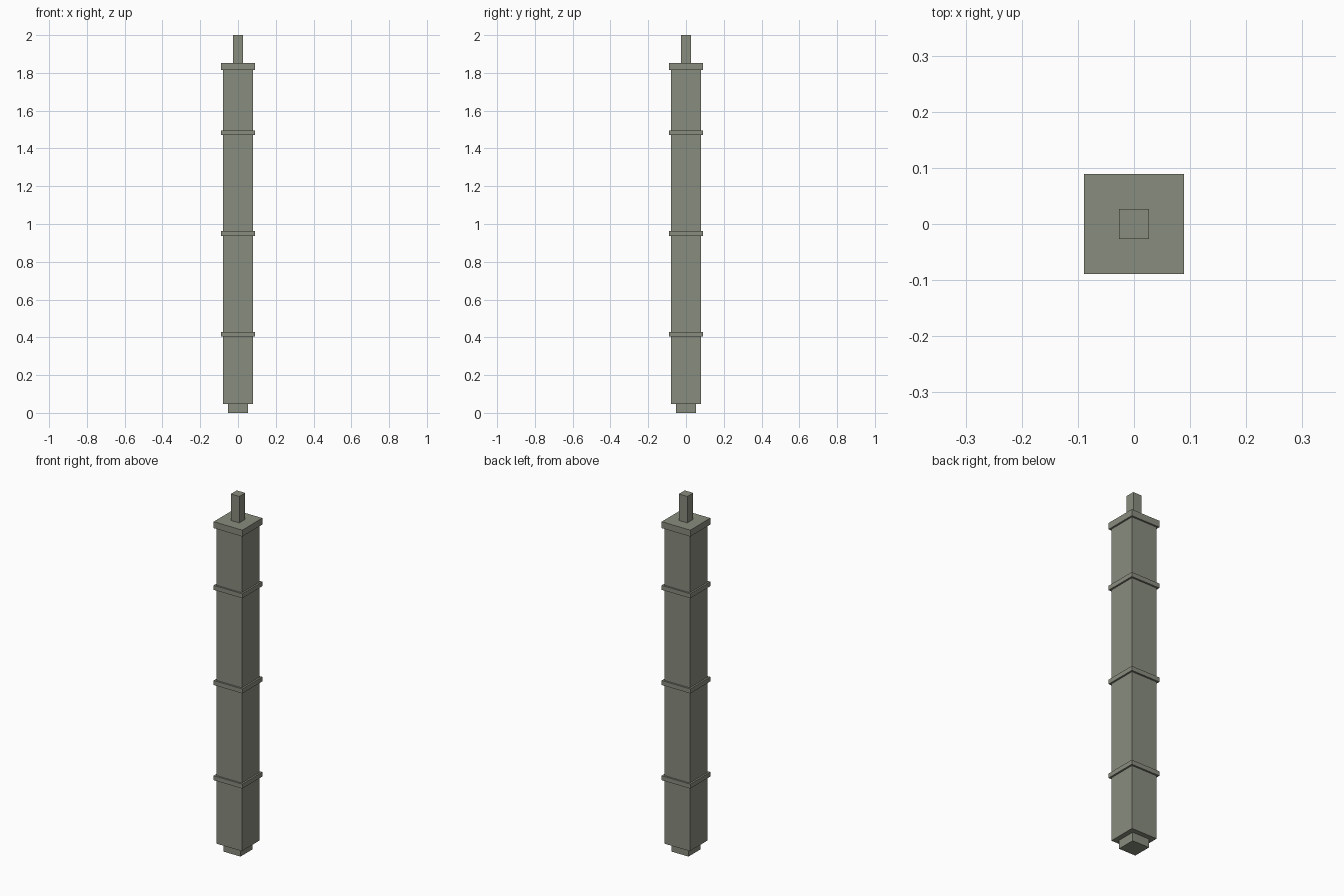
import bpy
import bmesh

if "Cube" in bpy.data.objects:
    bpy.data.objects.remove(bpy.data.objects["Cube"])

# Single grey-green stone/metal colour
grey = bpy.data.materials.new("grey_green")
grey.diffuse_color = (0.25, 0.265, 0.21, 1.0)
grey.use_nodes = True
grey.node_tree.nodes["Principled BSDF"].inputs["Base Color"].default_value = grey.diffuse_color


def square_block(name, half, z0, z1):
    """Square block centred on the z axis, from z0 to z1."""
    bm = bmesh.new()
    bmesh.ops.create_cube(bm, size=1.0)
    for v in bm.verts:
        v.co.x *= 2 * half
        v.co.y *= 2 * half
        v.co.z = z1 if v.co.z > 0 else z0
    mesh = bpy.data.meshes.new(name)
    bm.to_mesh(mesh)
    bm.free()
    mesh.materials.append(grey)
    obj = bpy.data.objects.new(name, mesh)
    bpy.context.collection.objects.link(obj)
    return obj


# Foot, shaft, cap and top pin
square_block("foot", 0.052, 0.0, 0.048)
square_block("shaft", 0.079, 0.048, 1.816)
square_block("cap", 0.0888, 1.816, 1.852)
square_block("top_pin", 0.0263, 1.852, 2.0)

# Three evenly spaced bands around the shaft
for i in range(3):
    mid = 0.417 + i * 0.533
    square_block(f"band_{i + 1}", 0.0888, mid - 0.0125, mid + 0.0125)
